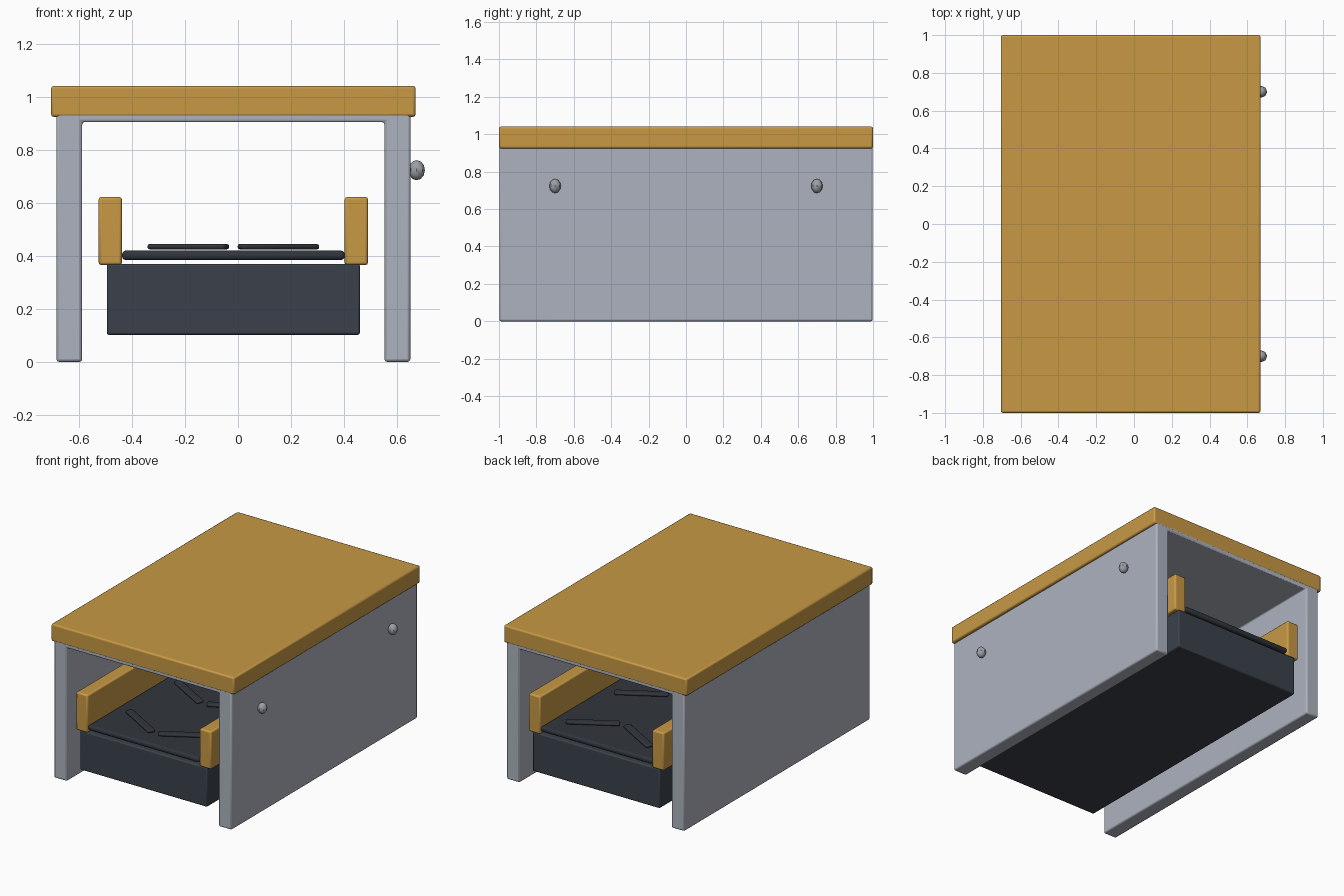
import bpy, bmesh, math
from mathutils import Matrix

if "Cube" in bpy.data.objects:
    bpy.data.objects.remove(bpy.data.objects["Cube"])

CX = -0.0175  # symmetry plane of the body (the side knobs shift the model)


def material(name, rgb):
    m = bpy.data.materials.new(name)
    m.diffuse_color = (*rgb, 1)
    m.use_nodes = True
    m.node_tree.nodes["Principled BSDF"].inputs["Base Color"].default_value = m.diffuse_color
    return m


WOOD = material("warm_wood", (0.58, 0.32, 0.06))
STEEL = material("light_steel", (0.42, 0.45, 0.52))
KNOB = material("knob_steel", (0.33, 0.35, 0.39))
DARK = material("dark_slate", (0.043, 0.053, 0.070))
PAD = material("dark_rubber", (0.031, 0.036, 0.046))


def finish(name, bm, mat, bevel=0.0, segments=2):
    bmesh.ops.recalc_face_normals(bm, faces=bm.faces)
    mesh = bpy.data.meshes.new(name)
    bm.to_mesh(mesh)
    bm.free()
    mesh.materials.append(mat)
    ob = bpy.data.objects.new(name, mesh)
    bpy.context.collection.objects.link(ob)
    bpy.context.view_layer.objects.active = ob
    ob.select_set(True)
    if bevel:
        b = ob.modifiers.new("Bevel", 'BEVEL')
        b.width = bevel
        b.segments = segments
        b.limit_method = 'ANGLE'
    bpy.ops.object.shade_smooth_by_angle(angle=math.radians(40))
    ob.select_set(False)
    return ob


def box(name, size, loc, mat, bevel=0.01, segments=2, turn=0.0):
    bm = bmesh.new()
    bmesh.ops.create_cube(bm, size=1)
    bmesh.ops.scale(bm, vec=size, verts=bm.verts)
    bmesh.ops.transform(bm, matrix=Matrix.Translation(loc) @ Matrix.Rotation(turn, 4, 'Z'),
                        verts=bm.verts)
    return finish(name, bm, mat, bevel, segments)


# Housing: upside-down U profile, extruded along y
outer, inner, ceil, top, end = 0.6675, 0.57, 0.905, 1.0, 0.998
profile = [(-outer, 0), (-inner, 0), (-inner, ceil), (inner, ceil),
           (inner, 0), (outer, 0), (outer, top), (-outer, top)]
bm = bmesh.new()
face = bm.faces.new([bm.verts.new((CX + x, -end, z)) for x, z in profile])
new = bmesh.ops.extrude_face_region(bm, geom=[face])["geom"]
bmesh.ops.translate(bm, vec=(0, 2 * end, 0),
                    verts=[v for v in new if isinstance(v, bmesh.types.BMVert)])
finish("housing", bm, STEEL, 0.01)

# Wooden top board
box("top_board", (1.375, 2.0, 0.117), (CX, 0, 0.9825), WOOD)

# Inner base, floating mat and side rails
box("base", (0.955, 1.98, 0.268), (CX, 0, 0.236), DARK, 0.008)
box("mat", (0.84, 1.98, 0.036), (CX, 0, 0.402), PAD, 0.015, 3)
for side, name in ((-1, "left_rail"), (1, "right_rail")):
    box(name, (0.088, 1.98, 0.257), (CX + side * 0.464, 0, 0.4935), WOOD, 0.01)

# Chevron ribs on the mat, points toward the front
for i in range(4):
    for side in (-1, 1):
        box("chevron_rib", (0.335, 0.05, 0.021),
            (CX + side * 0.17, -0.78 + 0.52 * i, 0.4345), PAD, 0.009, 2,
            side * math.radians(30))

# Knobs on the right wall
for y in (-0.7, 0.7):
    bm = bmesh.new()
    bmesh.ops.create_uvsphere(bm, u_segments=8, v_segments=6, radius=1)
    bmesh.ops.scale(bm, vec=(0.031, 0.031, 0.038), verts=bm.verts)
    bmesh.ops.translate(bm, vec=(0.674, y, 0.723), verts=bm.verts)
    for f in bm.faces:
        f.smooth = True
    ob = finish("knob", bm, KNOB)
    ob.data.shade_smooth()
